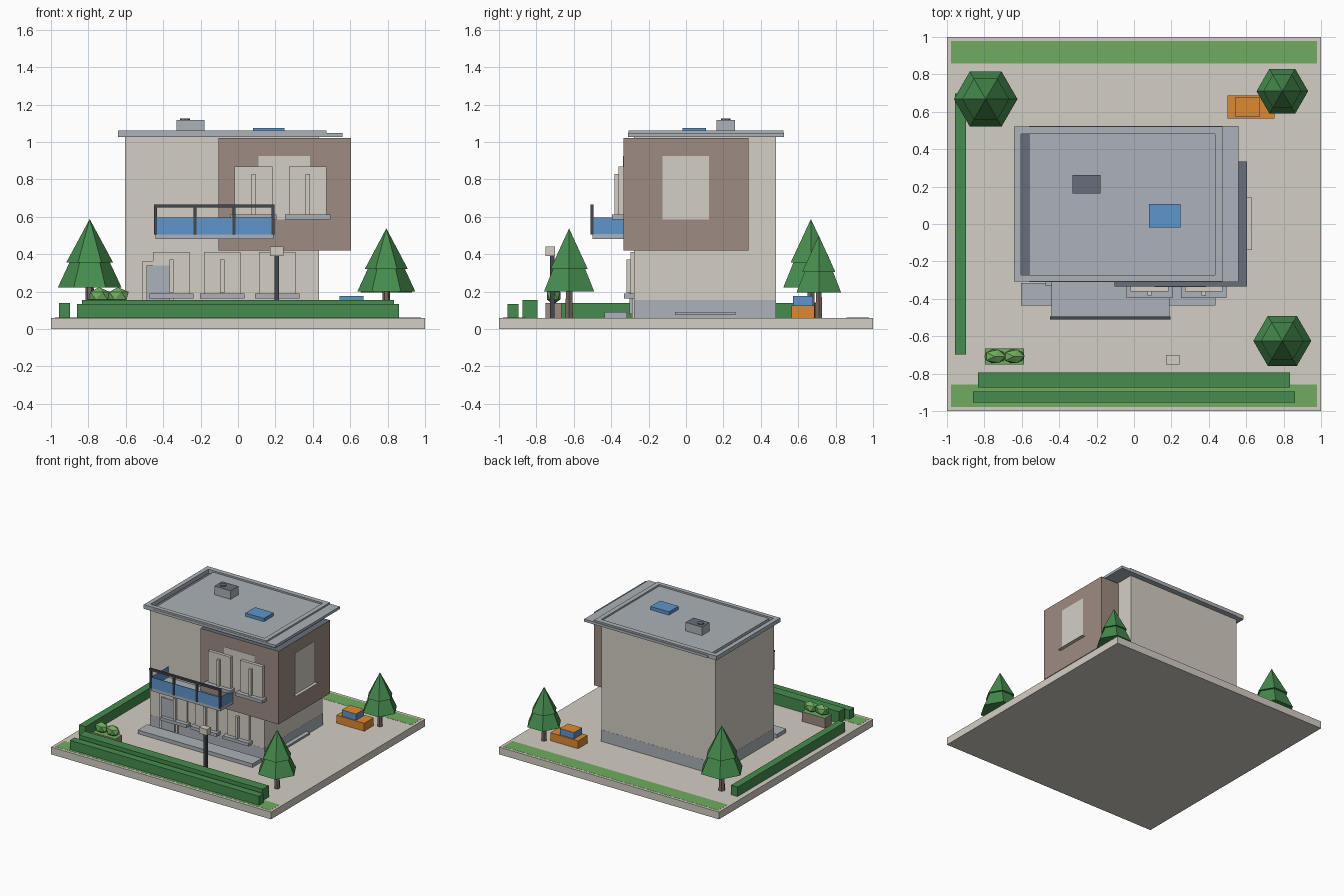
import bpy
import math

cube = bpy.data.objects.get("Cube")
if cube:
    bpy.data.objects.remove(cube, do_unlink=True)


def make_mat(name, r, g, b):
    """Flat material from 0-255 display values."""
    lin = [((c / 255 + 0.055) / 1.055) ** 2.4 for c in (r, g, b)] + [1]
    m = bpy.data.materials.new(name)
    m.use_nodes = True
    m.diffuse_color = lin
    m.node_tree.nodes["Principled BSDF"].inputs["Base Color"].default_value = lin
    return m


BEIGE = make_mat("beige_plaster", 212, 206, 196)
BROWN = make_mat("brown_cladding", 157, 139, 130)
GREY = make_mat("blue_grey", 171, 178, 184)
SLATE = make_mat("slate", 103, 110, 122)
DARK = make_mat("dark_metal", 66, 71, 80)
BLUE = make_mat("blue_glass", 94, 149, 204)
LEAF = make_mat("leaf_green", 70, 140, 78)
GRASS = make_mat("grass_green", 112, 172, 95)
ORANGE = make_mat("orange_paint", 222, 138, 50)
BARK = make_mat("bark_brown", 122, 105, 96)


def finish(name, mat):
    obj = bpy.context.object
    obj.name = name
    obj.data.materials.append(mat)
    return obj


def box(name, mat, x, y, z, top=None):
    """Box from (min, max) pairs, with an optional second colour on top."""
    bpy.ops.mesh.primitive_cube_add(size=1)
    obj = finish(name, mat)
    for v in obj.data.vertices:
        v.co = [lo + (c + 0.5) * (hi - lo) for c, (lo, hi) in zip(v.co, (x, y, z))]
    if top:
        obj.data.materials.append(top)
        for f in obj.data.polygons:
            f.material_index = int(f.normal.z > 0.5)
    return obj


def cone(name, mat, sides, r1, r2, x, y, z0, z1):
    bpy.ops.mesh.primitive_cone_add(vertices=sides, radius1=r1, radius2=r2, depth=z1 - z0,
                                    location=(x, y, (z0 + z1) / 2),
                                    rotation=(0, 0, math.pi / 2))
    return finish(name, mat)


G = 0.06  # ground level

# Ground and planting strips
box("ground_slab", BEIGE, (-1, 1), (-1, 1), (0, G))
box("back_lawn", GRASS, (-0.978, 0.978), (0.857, 0.978), (G - 0.002, G + 0.001))
box("front_lawn", GRASS, (-0.978, 0.978), (-0.978, -0.857), (G - 0.002, G + 0.001))
box("front_hedge_inner", LEAF, (-0.835, 0.835), (-0.873, -0.793), (G, 0.155))
box("front_hedge_outer", LEAF, (-0.86, 0.86), (-0.955, -0.895), (G, 0.135))
box("side_hedge", LEAF, (-0.957, -0.897), (-0.697, 0.697), (G, 0.138))

# House volumes
box("main_walls", BEIGE, (-0.605, 0.434), (-0.278, 0.48), (G, 1.027), top=SLATE)
box("plinth", GREY, (-0.606, 0.435), (-0.279, 0.481), (G, 0.155))
box("upper_wing", BROWN, (-0.105, 0.603), (-0.335, 0.335), (0.42, 1.02), top=SLATE)
box("terrace", GREY, (-0.605, 0.437), (-0.437, -0.315), (G, 0.09))
box("side_step", GREY, (0.434, 0.47), (-0.06, 0.265), (0.075, 0.09))

# Roof: sheet inside a raised frame
box("roof_sheet", GREY, (-0.562, 0.558), (-0.31, 0.525), (1.027, 1.048))
RX, RY, RZ = (-0.642, 0.472), (-0.307, 0.52), (1.027, 1.061)
box("roof_rim_left", GREY, (RX[0], -0.605), RY, RZ)
box("roof_rim_right", GREY, (0.434, RX[1]), RY, RZ)
box("roof_rim_front", GREY, (-0.605, 0.434), (RY[0], -0.272), RZ)
box("roof_rim_back", GREY, (-0.605, 0.434), (0.48, RY[1]), RZ)
box("chimney", GREY, (-0.328, -0.18), (0.162, 0.262), (1.045, 1.118), top=SLATE)
cone("chimney_vent", SLATE, 8, 0.026, 0.026, -0.283, 0.212, 1.11, 1.125)
box("skylight", BLUE, (0.08, 0.248), (-0.018, 0.107), (1.045, 1.075))


def window(name, x, width, wall, z0, z1, panel):
    """Panel, upright bar and sill on a front wall."""
    h = width / 2
    face = wall - panel
    box(name + "_panel", BEIGE, (x - h, x + h), (face, wall), (z0, z1))
    box(name + "_bar", BEIGE, (x - 0.011, x + 0.011), (face - 0.022, face),
        (z0 + 0.02, z1 - 0.04))
    box(name + "_sill", GREY, (x - h - 0.021, x + h + 0.021), (face - 0.035, wall),
        (z0 - 0.008, z0 + 0.018))


# Windows
for i, x in enumerate((-0.356, -0.084, 0.209)):
    window(f"lower_window_{i + 1}", x, 0.195, -0.278, 0.172, 0.411, 0.018)
for i, x in enumerate((0.083, 0.373)):
    window(f"upper_window_{i + 1}", x, 0.203, -0.335, 0.593, 0.869, 0.025)
box("upper_front_pane", BEIGE, (0.11, 0.385), (-0.337, -0.335), (0.585, 0.925))
box("side_pane", BEIGE, (0.603, 0.605), (-0.125, 0.122), (0.585, 0.925))
box("side_sill", BEIGE, (0.603, 0.63), (-0.14, 0.142), (0.585, 0.586))

# Front door
box("door_frame", BEIGE, (-0.51, -0.345), (-0.29, -0.278), (G, 0.365))
box("door_leaf", GREY, (-0.49, -0.367), (-0.301, -0.29), (0.08, 0.34))

# Balcony
box("balcony_floor", GREY, (-0.44, 0.19), (-0.5, -0.278), (0.48, 0.507))
box("balcony_front_glass", BLUE, (-0.44, 0.19), (-0.503, -0.498), (0.505, 0.595))
for side, x in (("left", 0.188), ("right", -0.44)):
    box(f"balcony_{side}_glass", BLUE, (x, x + 0.001), (-0.5, -0.278), (0.505, 0.595))
for i in range(4):
    x = -0.44 + i * 0.209
    box(f"balcony_post_{i + 1}", DARK, (x - 0.008, x + 0.008), (-0.51, -0.495), (0.505, 0.655))
box("balcony_rail", DARK, (-0.45, 0.196), (-0.511, -0.494), (0.65, 0.667))


def tree(name, x, y, r, z0, z1):
    """Trunk with two stacked six-sided tiers."""
    h = z1 - z0
    cone(name + "_trunk", BARK, 6, r * 0.15, r * 0.12, x, y, G, z0 + 0.05)
    cone(name + "_lower_tier", LEAF, 6, r, r * 0.5, x, y, z0, z0 + h * 0.5)
    cone(name + "_upper_tier", LEAF, 6, r * 0.74, 0, x, y, z0 + h * 0.36, z1)


tree("back_right_tree", -0.793, 0.668, 0.17, 0.223, 0.588)
tree("front_left_tree", 0.793, -0.625, 0.155, 0.2, 0.538)
tree("back_left_tree", 0.793, 0.71, 0.138, 0.195, 0.5)

# Garden lamp
box("lamp_post", DARK, (0.196, 0.219), (-0.727, -0.704), (G, 0.4))
box("lamp_head", BEIGE, (0.17, 0.243), (-0.75, -0.7), (0.39, 0.44))

# Planter with two shrubs
box("planter", BROWN, (-0.797, -0.588), (-0.752, -0.665), (G, 0.14), top=GRASS)
for i, x in enumerate((-0.743, -0.642)):
    bpy.ops.mesh.primitive_ico_sphere_add(subdivisions=1, radius=1, location=(x, -0.708, 0.178))
    finish(f"shrub_{i + 1}", GRASS).scale = (0.064, 0.042, 0.046)

# Parked car
box("car_body", ORANGE, (0.499, 0.752), (0.565, 0.688), (G, 0.125))
box("car_cabin", BLUE, (0.543, 0.672), (0.573, 0.678), (0.125, 0.177), top=ORANGE)
